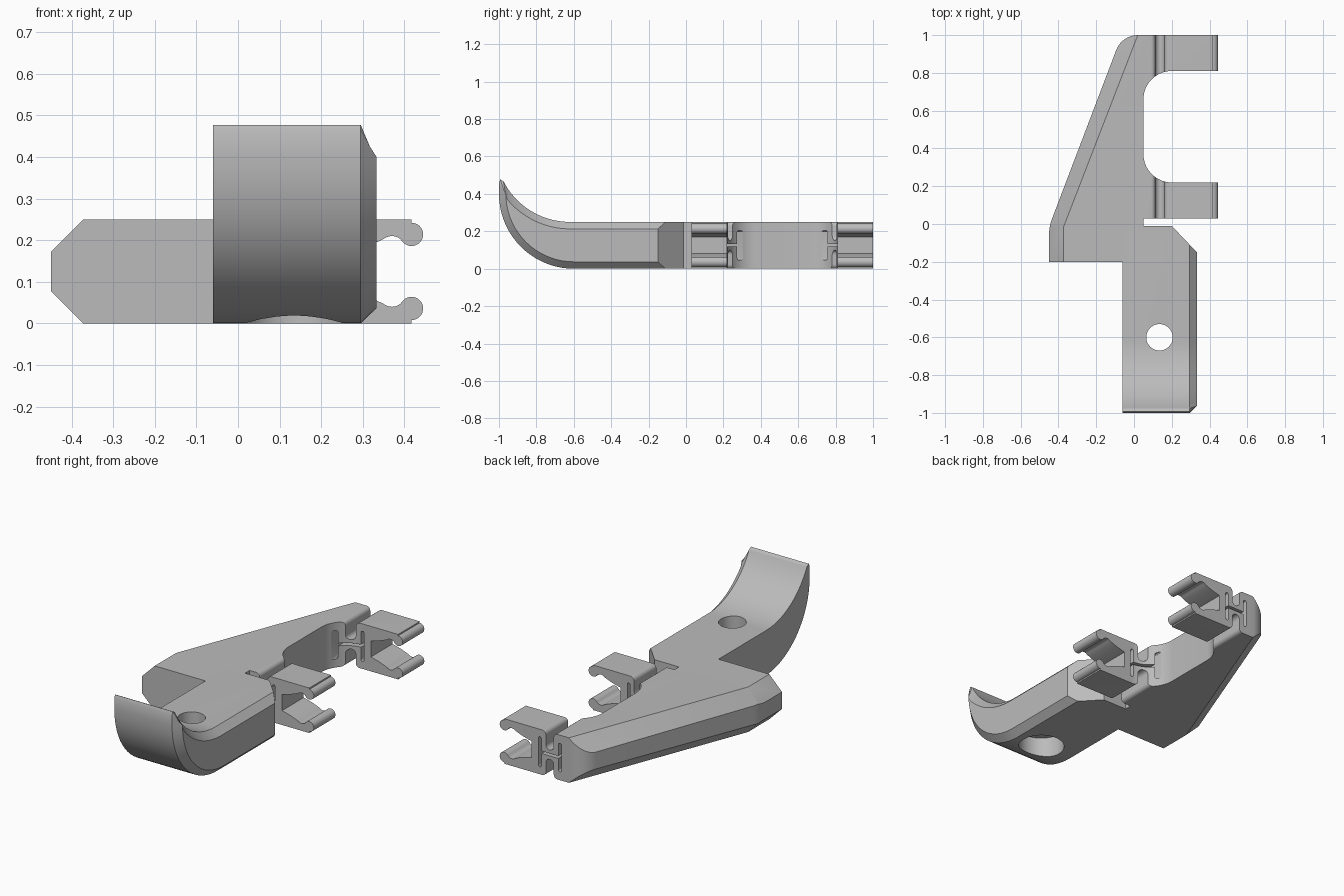
import bpy, bmesh
from math import sin, cos, radians
from mathutils import Vector

cube = bpy.data.objects.get("Cube")
if cube:
    bpy.data.objects.remove(cube, do_unlink=True)

H = 0.25          # plate thickness
MID = H / 2

grey = bpy.data.materials.new("light_grey_plastic")
grey.use_nodes = True
grey.diffuse_color = (0.5, 0.5, 0.5, 1)
grey.node_tree.nodes["Principled BSDF"].inputs["Base Color"].default_value = (0.5, 0.5, 0.5, 1)


def arc(cx, cy, r, a0, a1, n=14):
    angles = [radians(a0 + (a1 - a0) * i / n) for i in range(n + 1)]
    return [(cx + r * cos(a), cy + r * sin(a)) for a in angles]


def loft(name, rings):
    """Closed solid through rings of equal length, capped at both ends."""
    bm = bmesh.new()
    loops = [[bm.verts.new(p) for p in ring] for ring in rings]
    for a, b in zip(loops, loops[1:]):
        for i in range(len(a)):
            j = (i + 1) % len(a)
            bm.faces.new((a[i], a[j], b[j], b[i]))
    bm.faces.new(loops[0])
    bm.faces.new(loops[-1])
    bmesh.ops.recalc_face_normals(bm, faces=bm.faces)
    mesh = bpy.data.meshes.new(name)
    bm.to_mesh(mesh)
    bm.free()
    ob = bpy.data.objects.new(name, mesh)
    bpy.context.collection.objects.link(ob)
    mesh.materials.append(grey)
    return ob


def prism_z(name, pts, z0, z1):
    return loft(name, [[(x, y, z) for x, y in pts] for z in (z0, z1)])


def prism_y(name, pts, y0, y1):
    return loft(name, [[(x, y, z) for x, z in pts] for y in (y0, y1)])


def flip(pts):
    return [(x, H - z) for x, z in reversed(pts)]


def slice_off(ob, point, normal):
    """Remove everything on the normal's side of a plane and close the cut."""
    bm = bmesh.new()
    bm.from_mesh(ob.data)
    cut = bmesh.ops.bisect_plane(bm, geom=bm.verts[:] + bm.edges[:] + bm.faces[:],
                                 plane_co=point, plane_no=Vector(normal).normalized(),
                                 clear_outer=True, dist=1e-5)
    edges = [e for e in cut["geom_cut"] if isinstance(e, bmesh.types.BMEdge) and e.is_boundary]
    bmesh.ops.holes_fill(bm, edges=edges or bm.edges[:], sides=0)
    bmesh.ops.recalc_face_normals(bm, faces=bm.faces)
    bm.to_mesh(ob.data)
    bm.free()


def carve(ob, cutters):
    for c in cutters:
        mod = ob.modifiers.new("cut", "BOOLEAN")
        mod.operation = "DIFFERENCE"
        mod.solver = "EXACT"
        mod.object = c
    bpy.context.view_layer.update()
    graph = bpy.context.evaluated_depsgraph_get()
    mesh = bpy.data.meshes.new_from_object(ob.evaluated_get(graph))
    ob.modifiers.clear()
    ob.data = mesh
    for c in cutters:
        bpy.data.objects.remove(c, do_unlink=True)


# Bracket plate, with the bay between the two clips
plan = [(-0.45, -0.2), (-0.06, -0.2), (-0.06, -0.01), (0.05, -0.01), (0.05, 0.03),
        (0.445, 0.03), (0.445, 0.22)]
plan += arc(0.2, 0.37, 0.15, 270, 180) + arc(0.2, 0.66, 0.15, 180, 90)
plan += [(0.445, 0.81), (0.445, 1.0)]
plan += arc(0.02, 0.878, 0.122, 90, 159)
plan += arc(-0.2, -0.06, 0.25, 159, 180, 6)
bracket = prism_z("bracket", plan, 0, H)

# Chamfers along the straight and the slanted outer edge
for z, up in ((H, 1), (0, -1)):
    slice_off(bracket, (-0.372, -0.1, z), (-1, 0, up))
    slice_off(bracket, (0.02, 1.0, z), (-0.933, 0.361, up))

# Spring clips: jaws, flexing neck valleys and the slot inside the neck
jaw = [(0.25, 0.17), (0.30, 0.183), (0.333, 0.195)]
jaw += arc(0.37, 0.178, 0.032, 130, 50, 8)
jaw += arc(0.417, 0.214, 0.028, 220, 450, 16)
jaw += [(0.417, 0.3), (0.5, 0.3)]
valley = [(0.09, 0.3), (0.09, H)] + arc(0.09, 0.227, 0.023, 90, 0, 6)
valley += arc(0.137, 0.175, 0.024, 180, 360, 12)
valley += arc(0.184, 0.227, 0.023, 180, 90, 6) + [(0.184, 0.3)]
slot = [(0.085, 0.132)] + arc(0.075, 0.195, 0.01, 0, 180, 6)
slot_right = arc(0.198, 0.2, 0.009, 0, 180, 6) + [(0.189, 0.132)]
slot = slot_right + slot
carve(bracket, [prism_y("jaw_cutter", jaw + flip(jaw), 0.01, 1.1),
                prism_y("valley_cutter", valley, 0.01, 1.1),
                prism_y("lower_valley_cutter", flip(valley), 0.01, 1.1),
                prism_y("slot_cutter", slot + flip(slot), 0.01, 1.1)])


# Curved leg: side outline swept across x, with a chamfered right edge
def leg_outline(d):
    outer = arc(-0.6, 0.4, 0.4 - d, 270, 180, 18)
    inner = arc(-0.62, 0.65, 0.4 + d, 207 + 2.5 * d / 0.037 * 4, 270, 18)
    tip_z = 0.46 if d == 0 else inner[0][1]
    if d:
        inner[0] = (-1.0 + d, tip_z)
        tip = [(-1.0 + d, tip_z - 0.004), (-1.0 + d, tip_z - 0.002)]
    else:
        tip = [(-1.0, tip_z), (-0.993, 0.477)]
    return [(-0.01, d)] + outer + tip + inner + [(-0.01, H - d)]


leg = loft("hooked_leg", [[(x, y, z) for y, z in leg_outline(d)]
                          for x, d in ((-0.06, 0), (0.295, 0), (0.333, 0.037))])
slice_off(leg, (0.2, -0.01, 0), (0.14, 0.133, 0))

# Screw hole with a wider counterbore underneath
carve(leg, [prism_z("hole_cutter", arc(0.135, -0.6, 0.07, 0, 352.5, 47), -0.1, 0.6),
            prism_z("counterbore_cutter", arc(0.135, -0.6, 0.12, 0, 352.5, 47), -0.1, 0.12)])

for ob in (bracket, leg):
    bpy.ops.object.select_all(action="DESELECT")
    ob.select_set(True)
    bpy.context.view_layer.objects.active = ob
    bpy.ops.object.shade_smooth_by_angle(angle=radians(30))
